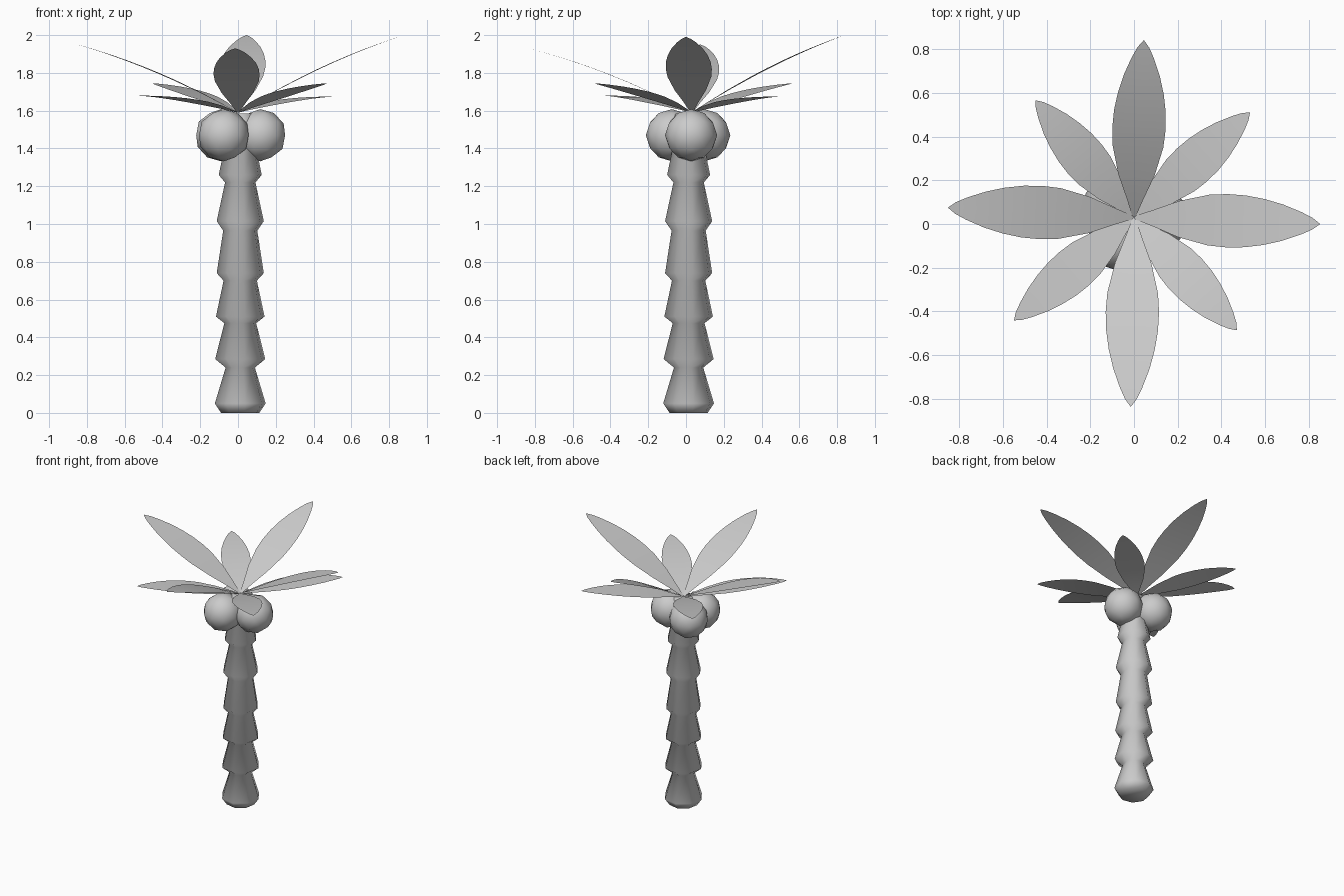
import bpy, bmesh, math
from mathutils import Vector

if "Cube" in bpy.data.objects:
    bpy.data.objects.remove(bpy.data.objects["Cube"])


def add_object(name, bm, loc=(0, 0, 0)):
    for f in bm.faces:
        f.smooth = True
    mesh = bpy.data.meshes.new(name)
    bm.to_mesh(mesh)
    bm.free()
    ob = bpy.data.objects.new(name, mesh)
    ob.location = loc
    bpy.context.collection.objects.link(ob)
    return ob


# Trunk: stacked flaring segments turned around the axis
def trunk(profile, sides=8, phase=math.radians(11)):
    bm = bmesh.new()
    rings = []
    for r, z in profile:
        rings.append([bm.verts.new((r * math.cos(phase + 2 * math.pi * i / sides),
                                    r * math.sin(phase + 2 * math.pi * i / sides), z))
                      for i in range(sides)])
    for a, b in zip(rings, rings[1:]):
        for i in range(sides):
            j = (i + 1) % sides
            bm.faces.new((a[i], a[j], b[j], b[i]))
    bm.faces.new(rings[0][::-1])
    bm.faces.new(rings[-1])
    add_object("trunk", bm, (0.012, 0.014, 0))


trunk([(0.103, 0), (0.137, 0.05), (0.079, 0.24), (0.135, 0.285), (0.086, 0.475),
       (0.131, 0.51), (0.09, 0.70), (0.127, 0.74), (0.092, 0.965), (0.127, 1.015),
       (0.082, 1.22), (0.116, 1.26), (0.08, 1.43), (0.11, 1.47), (0.07, 1.585)])

# Coconuts
for i, (x, y) in enumerate([(0.118, 0.027), (-0.075, -0.075), (-0.09, 0.097)]):
    bm = bmesh.new()
    bmesh.ops.create_icosphere(bm, subdivisions=2, radius=0.138)
    add_object(f"coconut_{i + 1}", bm, (x, y, 1.47))

# Leaf outline: (position along leaf, share of the full half width)
OUTLINE = [(0, 0.05), (0.1, 0.3), (0.24, 0.68), (0.4, 0.95), (0.5, 1), (0.6, 0.97),
           (0.7, 0.86), (0.8, 0.68), (0.9, 0.42), (0.96, 0.22), (1, 0.01)]


def leaf(name, tip, half_width, arch=0.03):
    base, tip = Vector((0, 0.03, 1.59)), Vector(tip)
    side = Vector((base.y - tip.y, tip.x - base.x, 0)).normalized()
    bm = bmesh.new()
    rows = []
    for t, w in OUTLINE:
        mid = base.lerp(tip, t) + Vector((0, 0, 4 * arch * t * (1 - t)))
        rows.append([bm.verts.new(mid + side * half_width * w * s) for s in (-1, 0, 1)])
    for a, b in zip(rows, rows[1:]):
        for i in (0, 1):
            bm.faces.new((a[i], b[i], b[i + 1], a[i + 1]))
    add_object(name, bm)


# Four long upper leaves and four shorter lower leaves
upper = [(0.85, 0, 1.99), (0.045, 0.84, 2.0), (-0.85, 0.075, 1.95), (-0.015, -0.835, 1.93)]
lower = [(0.53, 0.51, 1.675), (-0.45, 0.565, 1.745), (-0.548, -0.44, 1.68), (0.47, -0.485, 1.745)]
for i, p in enumerate(upper):
    leaf(f"upper_leaf_{i + 1}", p, 0.122)
for i, p in enumerate(lower):
    leaf(f"lower_leaf_{i + 1}", p, 0.102, 0.022)
